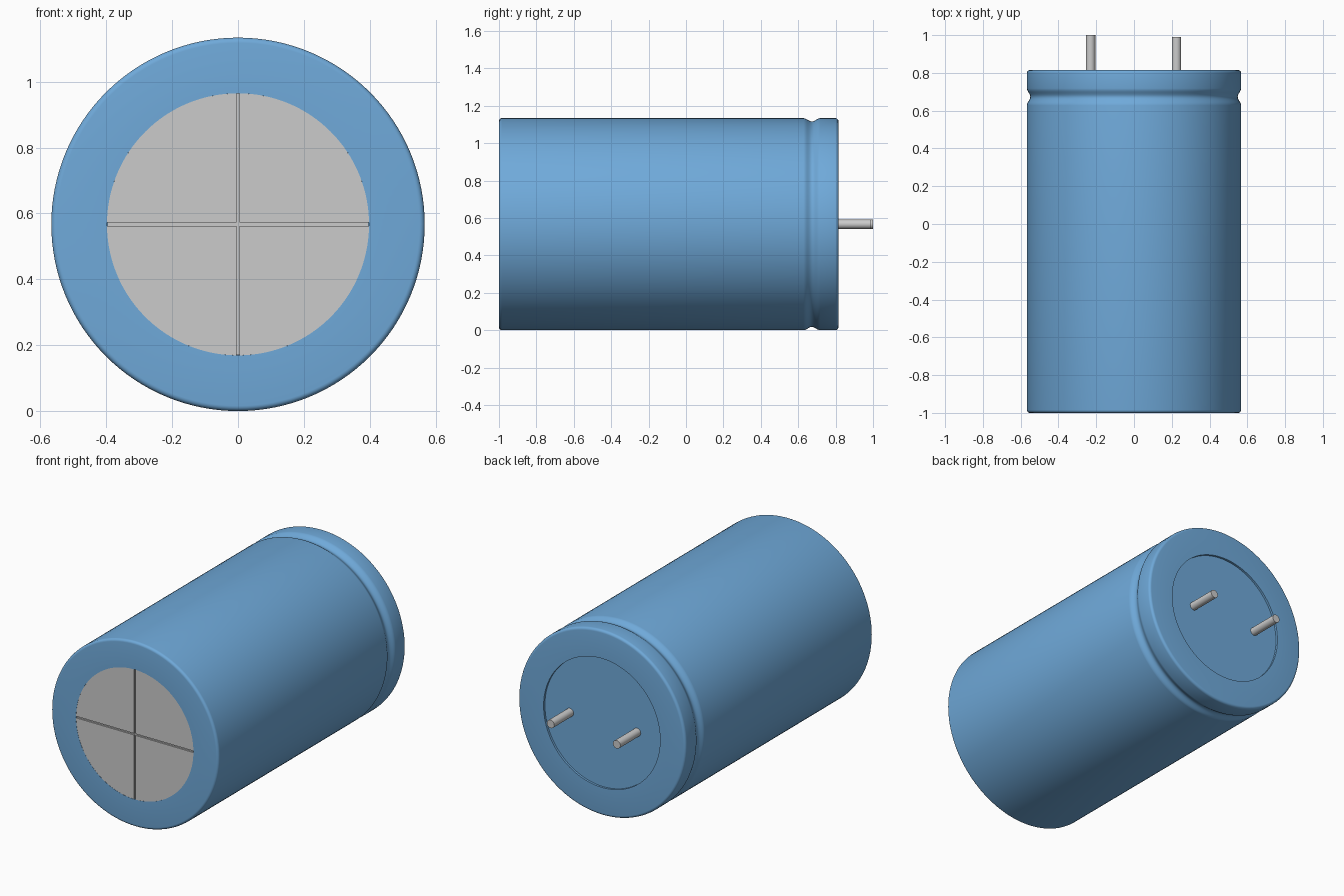
import bpy, bmesh, math
from mathutils import Vector, Matrix

if "Cube" in bpy.data.objects:
    bpy.data.objects.remove(bpy.data.objects["Cube"])

R = 0.567           # can radius; the axis runs along y at this height
SEG = 128

blue = bpy.data.materials.new("sleeve_blue")
blue.diffuse_color = (0.16, 0.40, 0.70, 1)
blue.use_nodes = True
blue.node_tree.nodes["Principled BSDF"].inputs["Base Color"].default_value = blue.diffuse_color


def finish(bm, name, mat=None, angle=35):
    bmesh.ops.remove_doubles(bm, verts=bm.verts, dist=1e-5)
    bmesh.ops.recalc_face_normals(bm, faces=bm.faces)
    me = bpy.data.meshes.new(name)
    bm.to_mesh(me)
    bm.free()
    ob = bpy.data.objects.new(name, me)
    bpy.context.collection.objects.link(ob)
    ob.location.z = R
    if mat:
        me.materials.append(mat)
    bpy.ops.object.select_all(action='DESELECT')
    ob.select_set(True)
    bpy.context.view_layer.objects.active = ob
    bpy.ops.object.shade_smooth_by_angle(angle=math.radians(angle))
    return ob


def lathe(name, profile, mat=None, x=0, seg=SEG):
    """Spin (radius, y) points around the y axis."""
    bm = bmesh.new()
    vs = [bm.verts.new((r, y, 0)) for r, y in profile]
    es = [bm.edges.new(p) for p in zip(vs, vs[1:])]
    bmesh.ops.spin(bm, geom=vs + es, cent=(0, 0, 0), axis=(0, 1, 0),
                   angle=math.tau, steps=seg, use_duplicate=False)
    bmesh.ops.translate(bm, verts=bm.verts, vec=(x, 0, 0))
    return finish(bm, name, mat)


def fillet(cr, cy, rad, a0, a1, n=5):
    angles = [math.radians(a0 + (a1 - a0) * i / n) for i in range(n + 1)]
    return [(cr + rad * math.cos(a), cy + rad * math.sin(a)) for a in angles]


# Plastic sleeve: rounded ends, crimped groove near the terminal end
f = 0.016
groove = [(R - 0.018 * (0.5 + 0.5 * math.cos(math.pi * t / 6)), 0.673 + 0.045 * t / 6)
          for t in range(-6, 7)]
sleeve = ([(0, -0.985), (0.398, -0.985), (0.398, -1.0)]
          + fillet(R - f, -1 + f, f, -90, 0)
          + groove
          + fillet(R - f, 0.815 - f, f, 0, 90)
          + [(0.395, 0.815), (0.395, 0.802), (0, 0.802)])
lathe("sleeve", sleeve, blue)

# Exposed metal end: backing disc plus four raised quadrants forming a cross vent
lathe("vent_backing", [(0, -0.986), (0.397, -0.986), (0.397, -0.990), (0, -0.990)])
g, rd = 0.005, 0.398
a0 = math.asin(g / rd)
bm = bmesh.new()
for q in range(4):
    pts = [(g, g)]
    for i in range(33):
        a = a0 + (math.pi / 2 - 2 * a0) * i / 32
        pts.append((rd * math.cos(a), rd * math.sin(a)))
    rot = Matrix.Rotation(q * math.pi / 2, 3, 'Y')
    face = bm.faces.new([bm.verts.new(rot @ Vector((x, -0.988, z))) for x, z in pts])
    ext = bmesh.ops.extrude_face_region(bm, geom=[face], use_keep_orig=True)
    bmesh.ops.translate(bm, vec=(0, -0.011, 0),
                        verts=[v for v in ext["geom"] if isinstance(v, bmesh.types.BMVert)])
finish(bm, "vent_quadrants")

# Wire leads, one slightly longer
for name, x, end in (("long_lead", -0.23, 1.0), ("short_lead", 0.225, 0.99)):
    lathe(name, [(0, 0.79), (0.025, 0.79), (0.025, end), (0, end)], x=x, seg=32)
